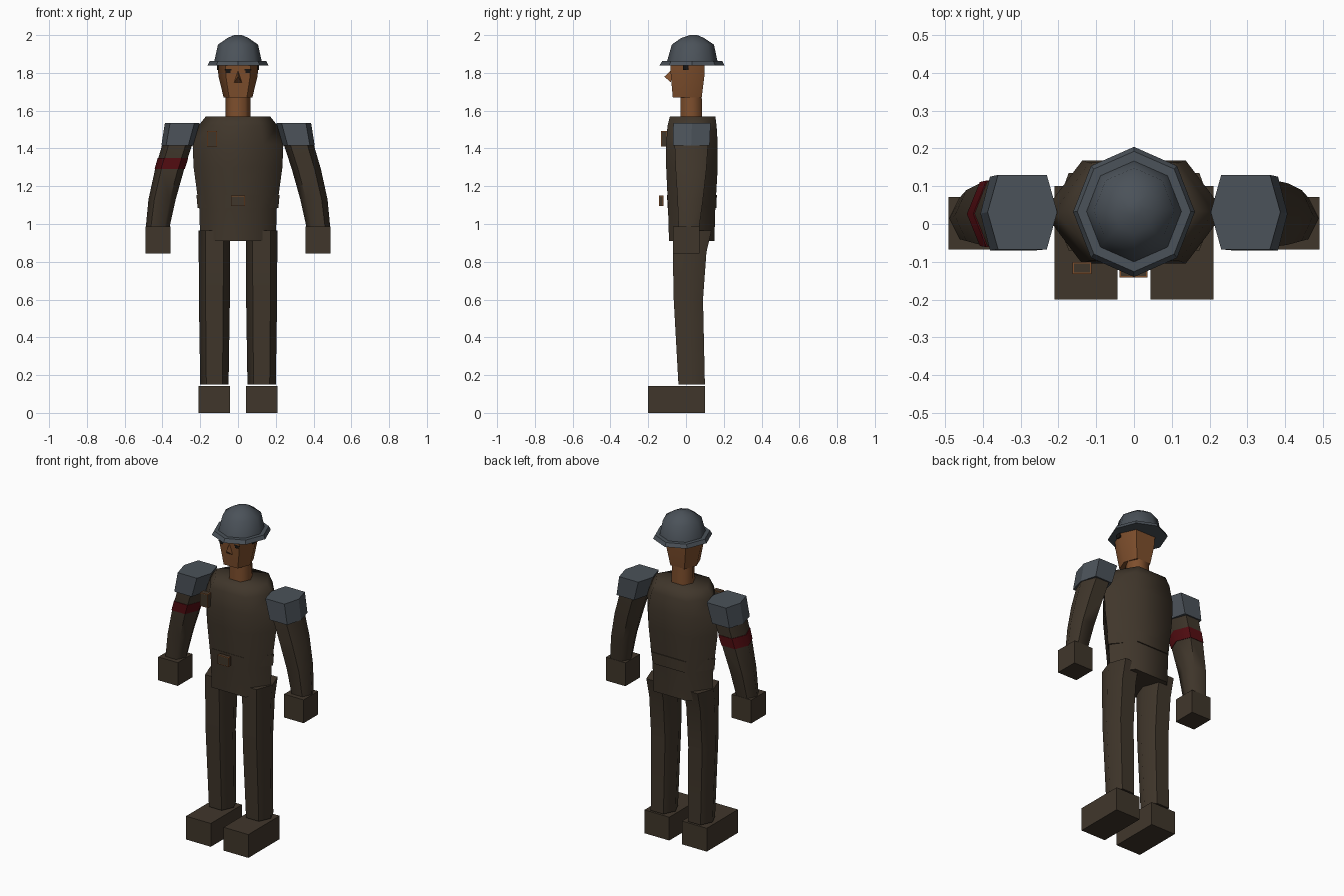
import bpy, bmesh, math
from mathutils import Vector

if "Cube" in bpy.data.objects:
    bpy.data.objects.remove(bpy.data.objects["Cube"], do_unlink=True)


def material(name, rgb):
    m = bpy.data.materials.new(name)
    m.use_nodes = True
    m.diffuse_color = (*rgb, 1)
    m.node_tree.nodes["Principled BSDF"].inputs["Base Color"].default_value = (*rgb, 1)
    return m


CLOTH = material("brown cloth", (0.051, 0.037, 0.024))
STEEL = material("grey steel", (0.07, 0.084, 0.10))
SKIN = material("skin", (0.21, 0.078, 0.026))
RED = material("red band", (0.09, 0.004, 0.006))
COPPER = material("copper trim", (0.22, 0.08, 0.025))
DARK = material("dark features", (0.008, 0.007, 0.006))


def finish(name, bm, mats, smooth=None):
    bmesh.ops.recalc_face_normals(bm, faces=bm.faces)
    mesh = bpy.data.meshes.new(name)
    bm.to_mesh(mesh)
    bm.free()
    for m in mats:
        mesh.materials.append(m)
    ob = bpy.data.objects.new(name, mesh)
    bpy.context.collection.objects.link(ob)
    if smooth:
        bpy.ops.object.select_all(action='DESELECT')
        ob.select_set(True)
        bpy.context.view_layer.objects.active = ob
        bpy.ops.object.shade_smooth_by_angle(angle=math.radians(smooth))
    return ob


def outline(sides, flat):
    """Unit cross-section; six-sided ones have a flat front of half-width flat."""
    if sides == 6:
        return [(1, 0), (flat, 1), (-flat, 1), (-1, 0), (-flat, -1), (flat, -1)]
    return [(math.cos(math.tau * i / sides), math.sin(math.tau * i / sides)) for i in range(sides)]


def loft(name, rings, mat, sides=6, flat=0.57, smooth=65, mirror=1):
    """Skin through rings of (x, z, half width, front y, back y)."""
    bm = bmesh.new()
    loops = []
    for x, z, w, y0, y1 in rings:
        loops.append([bm.verts.new((mirror * (x + w * u), (y0 + y1) / 2 + (y1 - y0) / 2 * v, z))
                      for u, v in outline(sides, flat)])
    for a, b in zip(loops, loops[1:]):
        for i in range(sides):
            j = (i + 1) % sides
            bm.faces.new((a[i], a[j], b[j], b[i]))
    bm.faces.new(loops[0])
    bm.faces.new(loops[-1])
    return finish(name, bm, [mat], smooth)


def box(name, lo, hi, mat, rim=None):
    """Block between two corners; rim insets each face and trims its border."""
    bm = bmesh.new()
    bmesh.ops.create_cube(bm, size=1)
    lo, hi = Vector(lo), Vector(hi)
    for v in bm.verts:
        v.co = (lo + hi) / 2 + v.co * (hi - lo)
    if rim:
        border = bmesh.ops.inset_individual(bm, faces=bm.faces[:], thickness=0.006)["faces"]
        for f in border:
            f.material_index = 1
    return finish(name, bm, [mat, rim] if rim else [mat])


# Torso and belt
loft("torso", [(0, 0.91, 0.20, -0.09, 0.15), (0, 1.08, 0.205, -0.095, 0.155),
               (0, 1.30, 0.235, -0.105, 0.168), (0, 1.42, 0.24, -0.105, 0.168),
               (0, 1.52, 0.21, -0.098, 0.162), (0, 1.57, 0.17, -0.085, 0.155)], CLOTH)
loft("belt", [(0, 1.085, 0.214, -0.098, 0.162), (0, 1.153, 0.22, -0.1, 0.163)], CLOTH, flat=0.5)
box("belt_buckle", (-0.038, -0.142, 1.094), (0.036, -0.12, 1.15), CLOTH, COPPER)
box("chest_badge", (-0.163, -0.132, 1.41), (-0.112, -0.1, 1.492), CLOTH, COPPER)

# Limbs
for s, side in ((1, "left"), (-1, "right")):
    loft(side + "_leg", [(0.125, 0.15, 0.075, -0.04, 0.1), (0.125, 0.6, 0.082, -0.065, 0.09),
                         (0.125, 0.85, 0.083, -0.07, 0.108), (0.125, 0.965, 0.084, -0.07, 0.135)],
         CLOTH, mirror=s)
    loft(side + "_arm", [(0.425, 0.985, 0.063, -0.04, 0.07), (0.402, 1.13, 0.072, -0.045, 0.09),
                         (0.362, 1.29, 0.077, -0.055, 0.108), (0.325, 1.41, 0.079, -0.06, 0.116),
                         (0.297, 1.53, 0.085, -0.06, 0.12)], CLOTH, mirror=s)
    loft(side + "_shoulder_pad", [(0.322, 1.415, 0.084, -0.07, 0.125),
                                  (0.295, 1.535, 0.092, -0.067, 0.13)],
         STEEL, smooth=None, flat=0.7, mirror=s)
    for name, lo, hi in (("boot", (0.043, -0.2, 0), (0.21, 0.1, 0.142)),
                         ("hand", (0.358, -0.068, 0.845), (0.49, 0.072, 0.987))):
        x0, x1 = sorted((s * lo[0], s * hi[0]))
        box(f"{side}_{name}", (x0, *lo[1:]), (x1, *hi[1:]), CLOTH)
    # Eye with raised brow, and short sideburn
    bm = bmesh.new()
    for x0, x1, z0, z1 in ((0.034, 0.07, 1.812, 1.82), (0.04, 0.064, 1.80, 1.812)):
        bm.faces.new([bm.verts.new((s * x, -0.087, z))
                      for x, z in ((x0, z0), (x1, z0), (x1, z1), (x0, z1))])
    finish(side + "_eye", bm, [DARK])
    box(side + "_sideburn", (s * 0.108 - 0.004, -0.016, 1.815), (s * 0.108 + 0.004, 0.012, 1.845), DARK)

# Armband
loft("armband", [(0.362, 1.29, 0.08, -0.058, 0.111), (0.344, 1.35, 0.081, -0.061, 0.115)],
     RED, mirror=-1)

# Head
loft("neck", [(0, 1.55, 0.067, -0.03, 0.085), (0, 1.69, 0.065, -0.03, 0.083)], SKIN)
loft("head", [(0, 1.67, 0.076, -0.07, 0.083), (0, 1.78, 0.103, -0.08, 0.097),
              (0, 1.86, 0.11, -0.084, 0.1)], SKIN, flat=0.62)
bm = bmesh.new()
base = [bm.verts.new(p) for p in ((-0.02, -0.08, 1.75), (0.02, -0.08, 1.75), (0, -0.08, 1.812))]
tip = bm.verts.new((0, -0.115, 1.78))
bm.faces.new(base)
for i in range(3):
    bm.faces.new((base[i], base[(i + 1) % 3], tip))
finish("nose", bm, [SKIN])

# Helmet
loft("helmet_brim", [(0, 1.84, 0.161, -0.14, 0.204), (0, 1.862, 0.15, -0.126, 0.192)],
     STEEL, sides=8, smooth=30)
loft("helmet_dome", [(0, 1.855, 0.127, -0.102, 0.168), (0, 1.95, 0.106, -0.075, 0.148),
                     (0, 1.985, 0.055, -0.025, 0.095), (0, 2.0, 0.02, 0.02, 0.06)],
     STEEL, sides=8, smooth=65)
